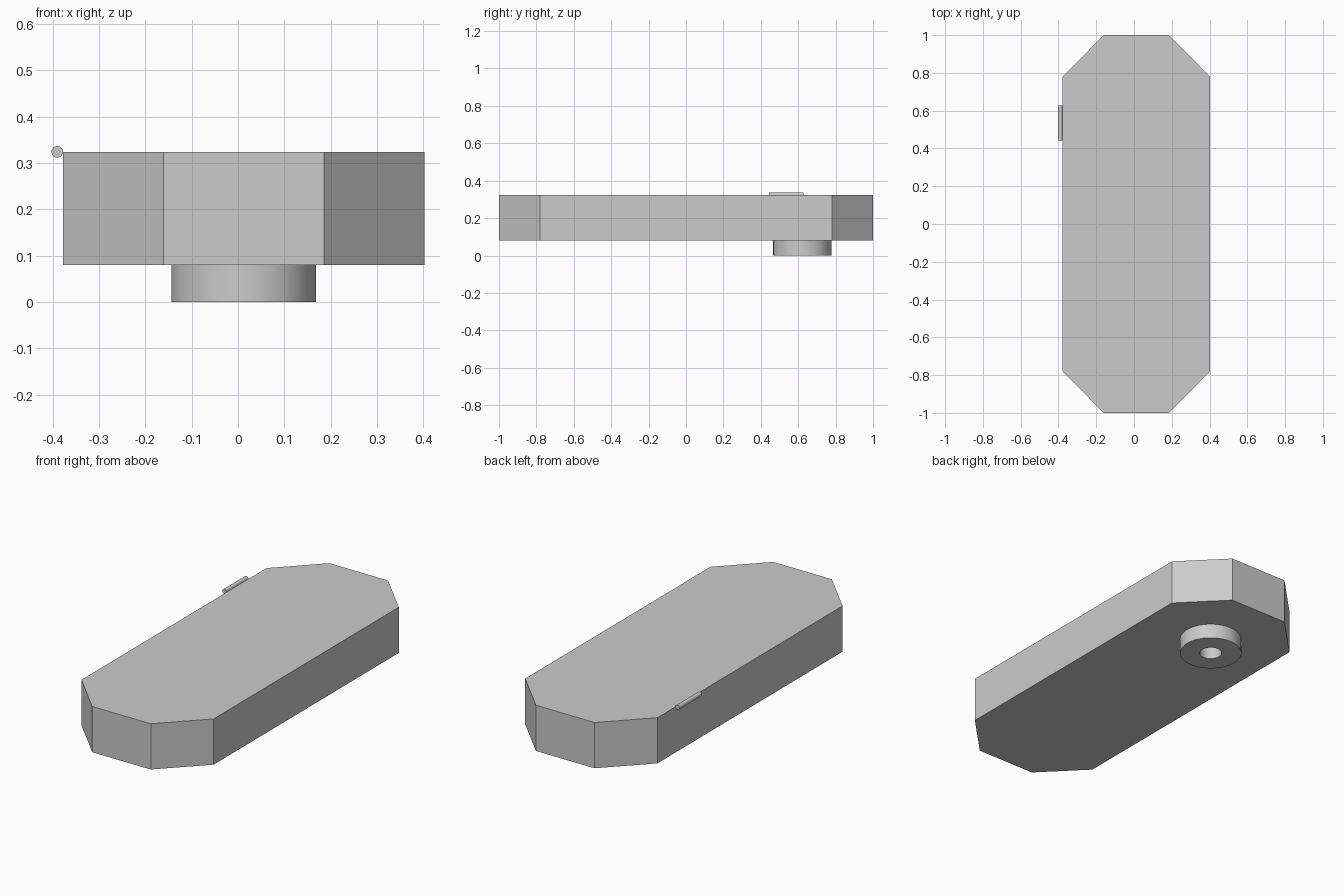
import bpy
import bmesh
from math import radians, pi
from mathutils import Matrix

cube = bpy.data.objects.get("Cube")
if cube:
    bpy.data.objects.remove(cube, do_unlink=True)

CENTRE_X = 0.0125
BASE, TOP = 0.08, 0.324

grey = bpy.data.materials.new("plain_grey")
grey.use_nodes = True
grey.diffuse_color = (0.6, 0.6, 0.6, 1)
grey.node_tree.nodes["Principled BSDF"].inputs["Base Color"].default_value = (0.6, 0.6, 0.6, 1)


def finish(name, bm, smooth=False):
    bmesh.ops.recalc_face_normals(bm, faces=bm.faces)
    mesh = bpy.data.meshes.new(name)
    bm.to_mesh(mesh)
    bm.free()
    mesh.materials.append(grey)
    obj = bpy.data.objects.new(name, mesh)
    bpy.context.collection.objects.link(obj)
    if smooth:
        bpy.ops.object.select_all(action='DESELECT')
        obj.select_set(True)
        bpy.context.view_layer.objects.active = obj
        bpy.ops.object.shade_smooth_by_angle(angle=radians(30))
    return obj


# Body: long slab with chamfered corners
bm = bmesh.new()
outline = [(0.39, -0.78), (0.39, 0.78), (0.173, 1), (-0.173, 1),
           (-0.39, 0.78), (-0.39, -0.78), (-0.173, -1), (0.173, -1)]
face = bm.faces.new([bm.verts.new((x + CENTRE_X, y, BASE)) for x, y in outline])
top = bmesh.ops.extrude_face_region(bm, geom=[face], use_keep_orig=True)
bmesh.ops.translate(bm, vec=(0, 0, TOP - BASE),
                    verts=[g for g in top["geom"] if isinstance(g, bmesh.types.BMVert)])
finish("body", bm)

# Round boss under the body, with a bore through it
bm = bmesh.new()
section = [(0.056, BASE), (0.056, 0), (0.156, 0), (0.156, BASE)]
verts = [bm.verts.new((r, 0, z)) for r, z in section]
edges = [bm.edges.new(pair) for pair in zip(verts, verts[1:])]
bmesh.ops.spin(bm, geom=verts + edges, axis=(0, 0, 1), cent=(0, 0, 0),
               angle=2 * pi, steps=64, use_merge=True)
bmesh.ops.remove_doubles(bm, verts=bm.verts, dist=0.0001)
bmesh.ops.translate(bm, vec=(CENTRE_X, 0.622, 0), verts=bm.verts)
finish("boss", bm, smooth=True)

# Thin pin along the upper edge of one side
bm = bmesh.new()
bmesh.ops.create_cone(bm, cap_ends=True, segments=32, radius1=0.0125, radius2=0.0125, depth=0.185,
                      matrix=Matrix.Translation((-0.39, 0.535, TOP)) @ Matrix.Rotation(pi / 2, 4, 'X'))
finish("edge_pin", bm, smooth=True)
